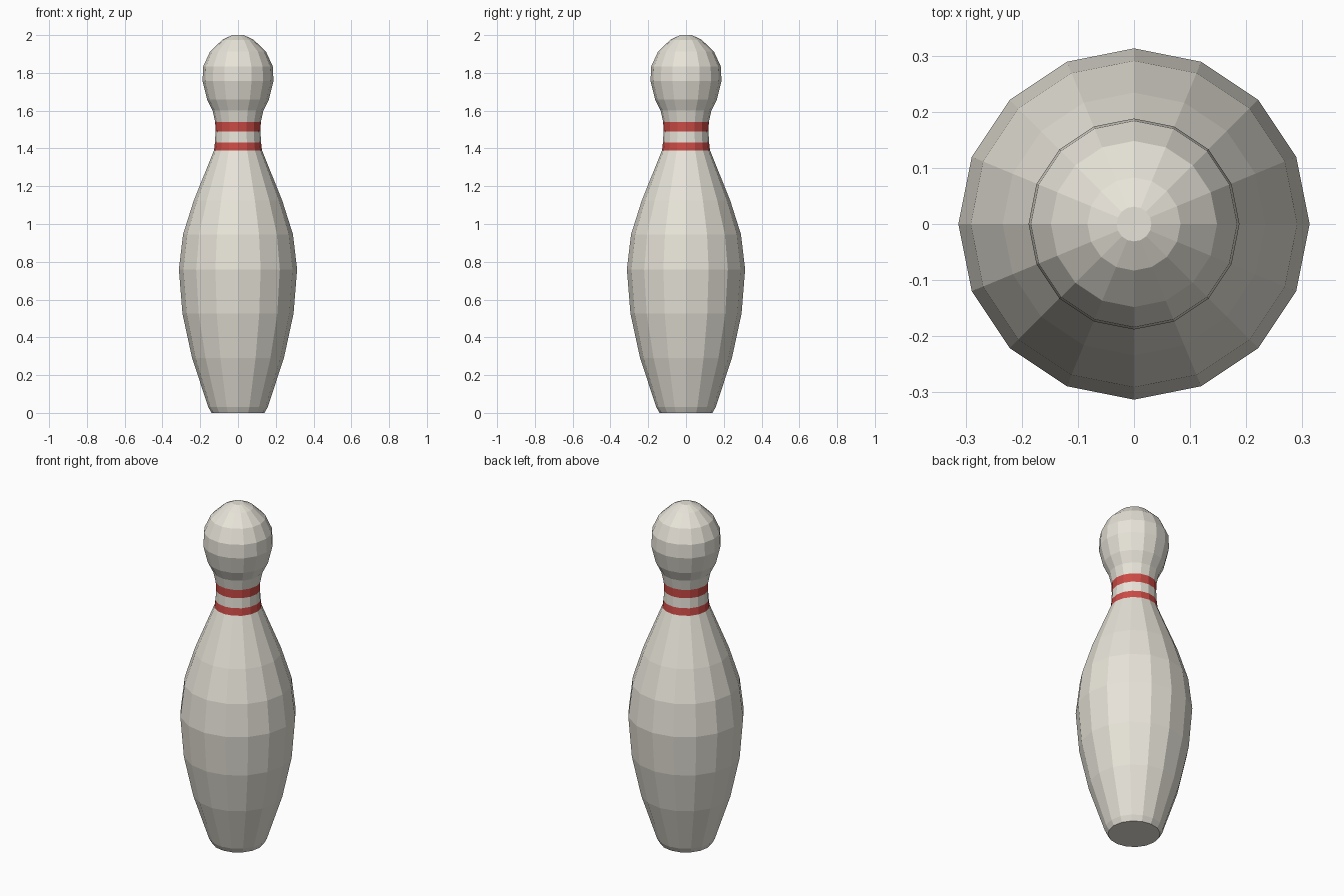
import bpy, bmesh
from math import cos, sin, pi

if "Cube" in bpy.data.objects:
    bpy.data.objects.remove(bpy.data.objects["Cube"])

SIDES = 16


def material(name, color):
    m = bpy.data.materials.new(name)
    m.diffuse_color = color
    m.use_nodes = True
    m.node_tree.nodes["Principled BSDF"].inputs["Base Color"].default_value = m.diffuse_color
    return m


# Silhouette as (radius, height), bottom to top
PROFILE = [(0.14, 0), (0.157, 0.03), (0.243, 0.29), (0.294, 0.525),
           (0.313, 0.76), (0.291, 0.945), (0.234, 1.125), (0.127, 1.39),
           (0.122, 1.432), (0.119, 1.49), (0.121, 1.54), (0.134, 1.60),
           (0.164, 1.66), (0.188, 1.757), (0.184, 1.835), (0.148, 1.913),
           (0.083, 1.975), (0.031, 2.0)]
STRIPES = (7, 9)  # profile segments painted red

# Lathe the profile into a faceted, closed pin
bm = bmesh.new()
rings = [[bm.verts.new((r * cos(2 * pi * i / SIDES), r * sin(2 * pi * i / SIDES), z))
          for i in range(SIDES)] for r, z in PROFILE]
for s, (low, high) in enumerate(zip(rings, rings[1:])):
    for i in range(SIDES):
        j = (i + 1) % SIDES
        face = bm.faces.new((low[i], low[j], high[j], high[i]))
        face.material_index = 1 if s in STRIPES else 0

# Base and crown caps
bm.faces.new(rings[0][::-1])
bm.faces.new(rings[-1])

mesh = bpy.data.meshes.new("bowling_pin")
bm.to_mesh(mesh)
bm.free()
mesh.materials.append(material("ivory", (0.80, 0.77, 0.69, 1)))
mesh.materials.append(material("red_stripe", (0.60, 0.07, 0.06, 1)))
bpy.context.collection.objects.link(bpy.data.objects.new("bowling_pin", mesh))
